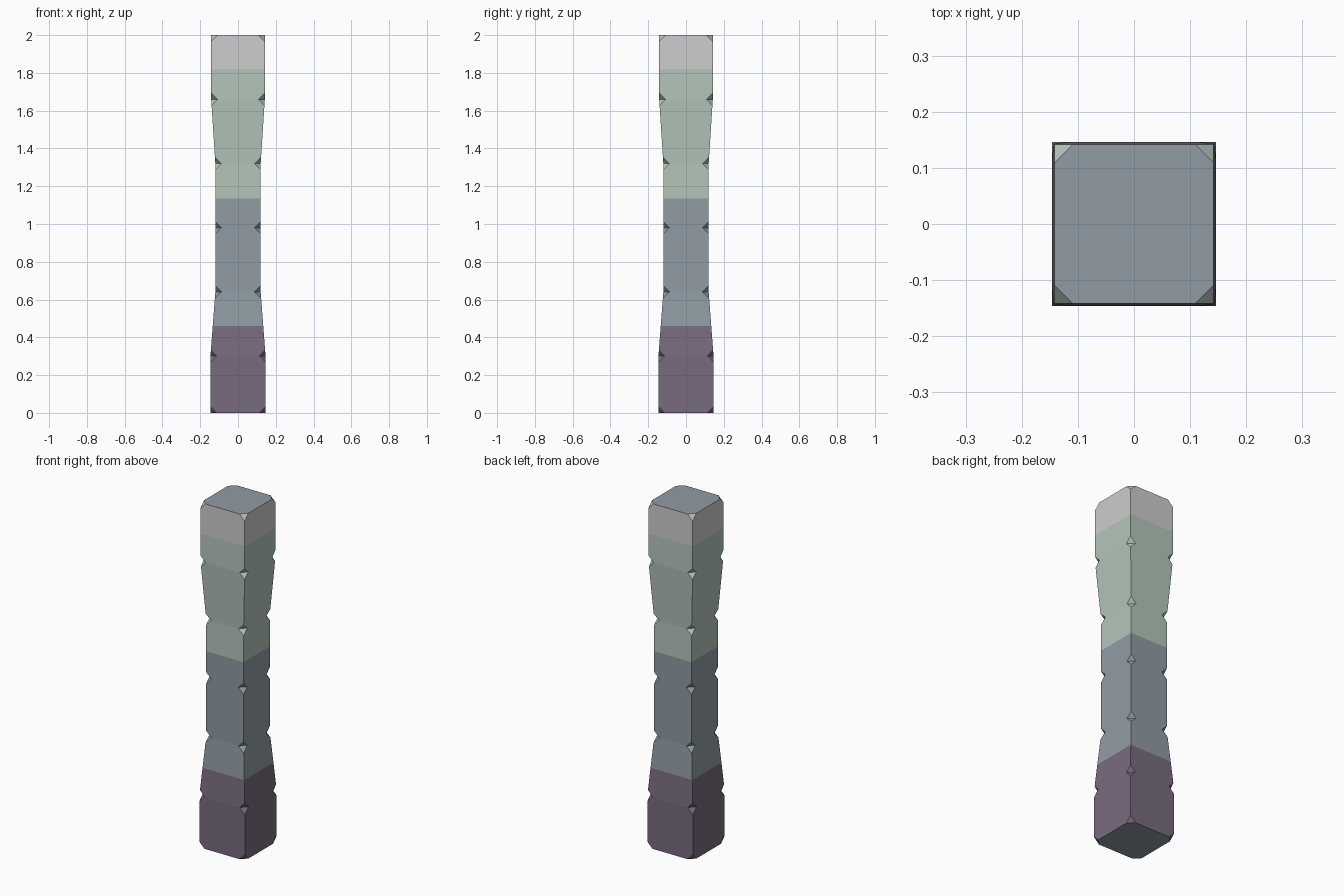
import bpy, bmesh
from mathutils import Vector

if "Cube" in bpy.data.objects:
    bpy.data.objects.remove(bpy.data.objects["Cube"])


def make_material(name, srgb):
    m = bpy.data.materials.new(name)
    lin = [((c / 255 + 0.055) / 1.055) ** 2.4 for c in srgb]
    m.diffuse_color = (*lin, 1)
    m.use_nodes = True
    m.node_tree.nodes["Principled BSDF"].inputs["Base Color"].default_value = m.diffuse_color
    return m


PURPLE, SLATE, GREEN, GREY = range(4)
materials = [make_material("dusty purple", (121, 107, 127)),
             make_material("slate blue", (144, 156, 164)),
             make_material("pale green", (179, 198, 187)),
             make_material("light grey", (205, 205, 205))]

# Rings of the square post: (height, half width)
RINGS = [(0, 0.146), (0.30, 0.146), (0.64, 0.12), (0.98, 0.12),
         (1.32, 0.12), (1.66, 0.142), (2.0, 0.142)]
BANDS = [0.46, 1.135, 1.82]     # heights where the colour changes
NOTCH = 0.033                   # size of the corner chips
SIGNS = [(-1, -1), (1, -1), (1, 1), (-1, 1)]
last = len(RINGS) - 1


def corner(i, k):
    z, h = RINGS[i]
    x, y = SIGNS[k % 4]
    return Vector((x * h, y * h, z))


bm = bmesh.new()
cache = {}


def chip(i, k, j, l):
    """Vertex a notch length from corner (i, k) towards corner (j, l)."""
    key = (i, k % 4, j, l % 4)
    if key not in cache:
        a, b = corner(i, k), corner(j, l)
        cache[key] = bm.verts.new(a + (b - a).normalized() * NOTCH)
    return cache[key]


# Side panels with their corners clipped
for i in range(last):
    for k in range(4):
        n, u = k + 1, i + 1
        bm.faces.new([chip(i, k, i, n), chip(i, n, i, k),
                      chip(i, n, u, n), chip(u, n, i, n),
                      chip(u, n, u, k), chip(u, k, u, n),
                      chip(u, k, i, k), chip(i, k, u, k)])

# Two triangles inside every corner notch (one at the very ends)
top_chips = []
for i in range(last + 1):
    for k in range(4):
        left, right = chip(i, k, i, k - 1), chip(i, k, i, k + 1)
        if i < last:
            bm.faces.new([left, right, chip(i, k, i + 1, k)])
        if i > 0:
            f = bm.faces.new([right, left, chip(i, k, i - 1, k)])
            if i == last:
                top_chips.append(f)

# End caps
caps = []
for i in (0, last):
    ring = []
    for k in range(4):
        ring += [chip(i, k, i, k - 1), chip(i, k, i, k + 1)]
    caps.append(bm.faces.new(ring if i else ring[::-1]))

# Colour bands cut into the sides
for z in BANDS:
    bmesh.ops.bisect_plane(bm, geom=bm.verts[:] + bm.edges[:] + bm.faces[:],
                           plane_co=(0, 0, z), plane_no=(0, 0, 1))
bmesh.ops.recalc_face_normals(bm, faces=bm.faces[:])
for f in bm.faces:
    z = f.calc_center_median().z
    f.material_index = sum(z > b for b in BANDS)
    if abs(f.normal.z) > 0.99:
        f.material_index = SLATE
    elif z > 1.9 and len(f.verts) == 3:
        f.material_index = GREEN

mesh = bpy.data.meshes.new("post")
bm.to_mesh(mesh)
bm.free()
for m in materials:
    mesh.materials.append(m)
bpy.context.collection.objects.link(bpy.data.objects.new("notched_post", mesh))
